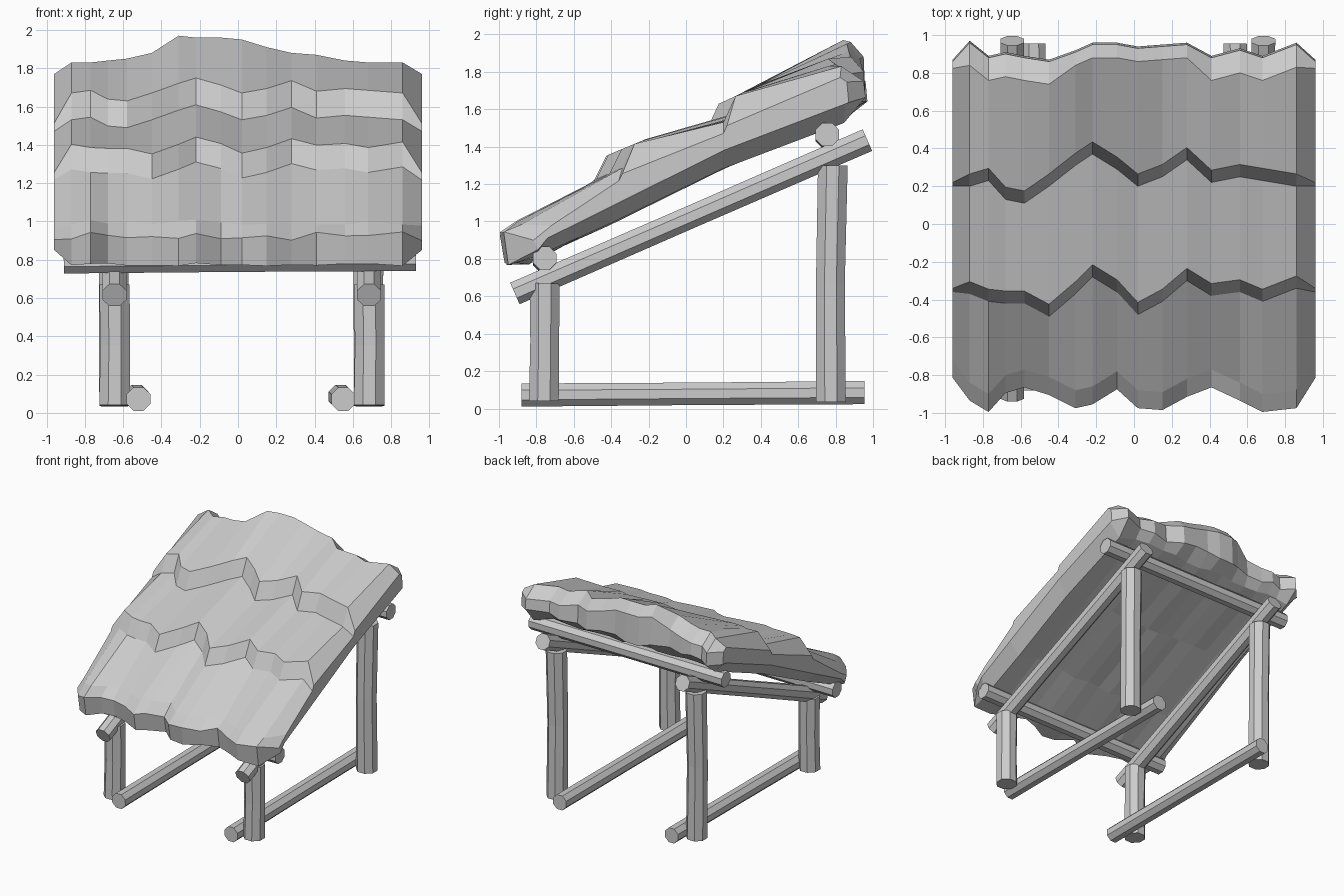
import bpy
import bmesh
import math
import random
from mathutils import Vector

random.seed(4)

cube = bpy.data.objects.get("Cube")
if cube:
    bpy.data.objects.remove(cube, do_unlink=True)

# One plain grey for everything
grey = bpy.data.materials.new("plain_grey")
grey.use_nodes = True
colour = (0.6, 0.6, 0.6, 1.0)
grey.diffuse_color = colour
for node in grey.node_tree.nodes:
    if node.type == 'BSDF_PRINCIPLED':
        node.inputs["Base Color"].default_value = colour


def loft(name, rings):
    """Skin a row of closed rings, cap both ends and keep flat faces."""
    bm = bmesh.new()
    loops = [[bm.verts.new(point) for point in ring] for ring in rings]
    count = len(loops[0])
    for near, far in zip(loops, loops[1:]):
        for i in range(count):
            j = (i + 1) % count
            bm.faces.new((near[i], near[j], far[j], far[i]))
    bm.faces.new(loops[0])
    bm.faces.new(loops[-1])
    bmesh.ops.recalc_face_normals(bm, faces=bm.faces)
    mesh = bpy.data.meshes.new(name)
    bm.to_mesh(mesh)
    bm.free()
    mesh.materials.append(grey)
    obj = bpy.data.objects.new(name, mesh)
    bpy.context.collection.objects.link(obj)
    return obj


def pole(name, start, end, radius, bend=(0, 0, 0)):
    """Eight-sided log with a slight bow at the middle."""
    start, end = Vector(start), Vector(end)
    turn = (end - start).to_track_quat('Z', 'Y')
    middle = (start + end) / 2 + Vector(bend)
    rings = []
    for centre, size in ((start, radius), (middle, radius * 0.97), (end, radius)):
        ring = []
        for k in range(8):
            angle = (k + 0.5) * math.tau / 8
            offset = Vector((math.cos(angle), math.sin(angle), 0)) * size
            ring.append(centre + turn @ offset)
        rings.append(ring)
    return loft(name, rings)


# Frame: posts, floor rails and sloping rafters on each side
for side, post_x, rail_x, lean in (("right", -0.645, -0.52, -0.01),
                                   ("left", 0.685, 0.55, -0.015)):
    pole(side + "_front_post", (post_x, -0.76, 0.04), (post_x, -0.755, 0.67),
         0.086, (0.003, 0.002, 0))
    pole(side + "_rear_post", (post_x, 0.775, 0.035), (post_x, 0.785, 1.3),
         0.086, (-0.004, -0.008, 0))
    pole(side + "_floor_rail", (rail_x, -0.88, 0.072), (rail_x + lean, 0.955, 0.085),
         0.067)
    pole(side + "_rafter", (post_x, -0.915, 0.615), (post_x, 0.97, 1.435), 0.068)

# Cross beams carrying the roof
pole("front_cross_beam", (-0.91, -0.755, 0.79), (0.93, -0.755, 0.803), 0.067)
pole("rear_cross_beam", (-0.91, 0.755, 1.455), (0.93, 0.755, 1.465), 0.067)

# Thatch edges across the roof, in hundredths of a unit
columns = (-96, -87, -77, -68, -58, -45, -31, -22, -9, 2, 15, 28, 41, 56, 68, 86, 96)
eaves = (-81, -93, -99, -89, -86, -90, -97, -95, -87, -97, -98, -91, -86, -93, -99, -97, -81)
lower_edge = (-36, -37, -41, -42, -42, -49, -37, -28, -36, -48, -41, -30, -38, -36, -41, -34, -36)
upper_edge = (20, 20, 23, 13, 11, 20, 31, 37, 29, 20, 25, 34, 22, 25, 23, 20, 20)
back_edge = (86, 96, 88, 90, 88, 86, 91, 95, 95, 93, 94, 95, 88, 92, 88, 95, 86)
crest = (177, 183, 183, 184, 185, 188, 197, 196, 196, 195, 191, 188, 187, 184, 183, 183, 177)


def thatch_ring(index, values):
    """Cross-section of the layered roof along one column."""
    x, eave, low, high, back, top = (v / 100 for v in values)
    outer = index in (0, len(columns) - 1)
    sink = 0.06 if outer else 0
    step = 0.3 if outer else 1
    lift = 0.1 if outer else 0
    hollow = 0.03 if abs(x) < 0.8 else 0
    ridge_inset = 0.12 if abs(x) > 0.35 else 0.07
    low_z = 1.26 + 0.42 * (low + 0.4) - sink
    high_z = 1.54 + 0.46 * (high - 0.22) - sink

    def rough(size=0.015):
        return random.uniform(-size, size)

    profile = [
        # ragged front eave
        (eave + 0.02, 0.775 + lift * 0.8 + rough(0.008)),
        (eave - 0.005, 0.925 + rough(0.025)),
        (eave + 0.09, 0.995 - sink * 0.5 + rough()),
        # lower layer up to its overlap
        (low, low_z),
        (low + 0.065 * step, low_z + 0.13 * step),
        # middle layer up to its overlap
        (high, high_z),
        (high + 0.065 * step, high_z + 0.14 * step),
        # upper layer and ragged back end
        (back - ridge_inset * step, top),
        (back, top - 0.08 * step),
        (back + 0.01, 1.65 + rough()),
        (0.84 + rough(), 1.54 + hollow + lift + rough()),
        # underside
        (0.2 + rough(), 1.275 + hollow + lift + rough()),
        (-0.4 + rough(), 0.985 + hollow + lift + rough()),
        (-0.8 + (0.06 if outer else 0), 0.8 + lift + rough()),
    ]
    return [(x, y, z) for y, z in profile]


rows = zip(columns, eaves, lower_edge, upper_edge, back_edge, crest)
loft("thatched_roof", [thatch_ring(i, row) for i, row in enumerate(rows)])
